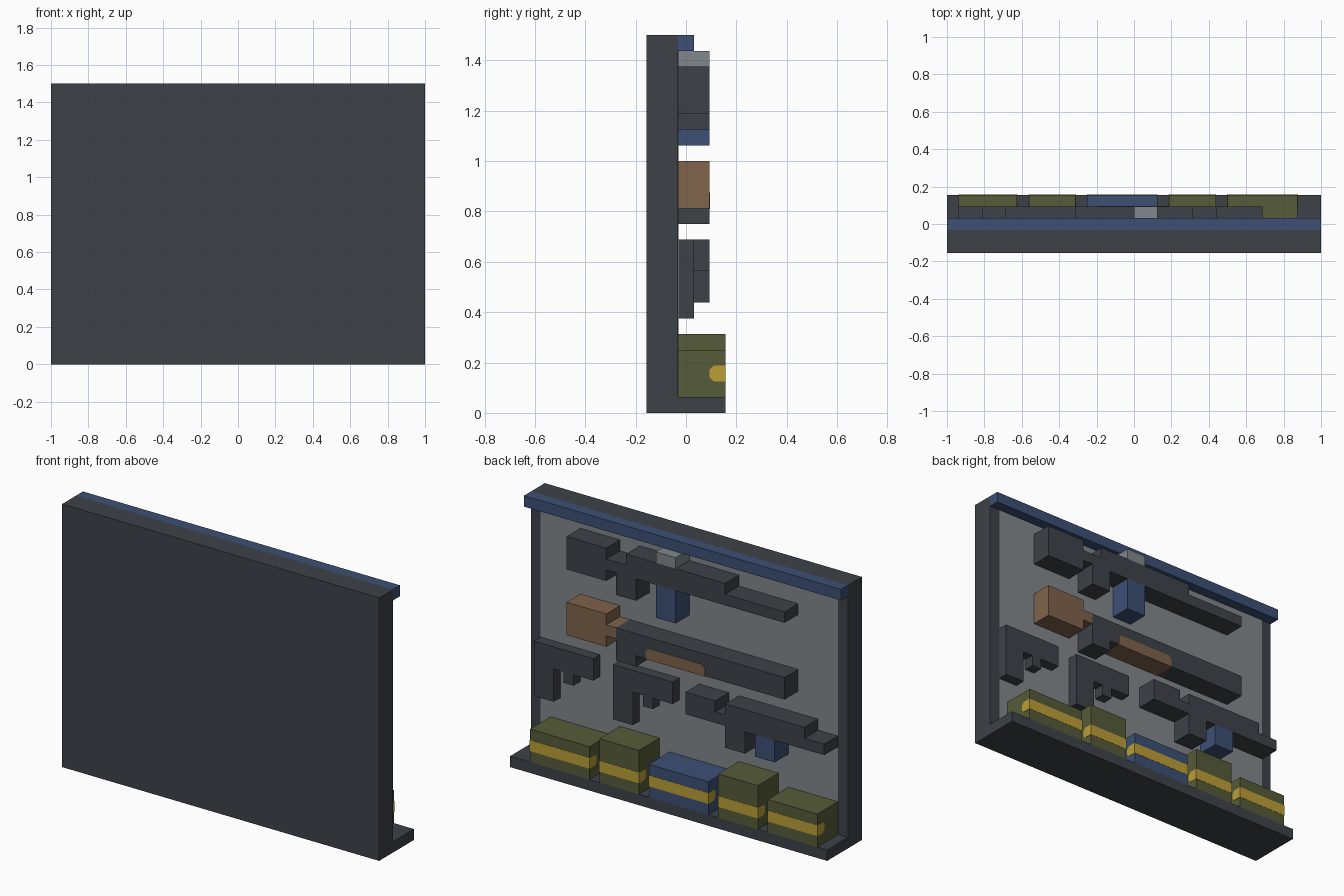
import bpy
import bmesh

U = 1 / 16  # grid unit: 32 wide, 5 deep, 24 high

cube = bpy.data.objects.get("Cube")
if cube:
    bpy.data.objects.remove(cube)


def material(name, r, g, b):
    mat = bpy.data.materials.new(name)
    mat.use_nodes = True
    mat.diffuse_color = (r, g, b, 1)
    mat.node_tree.nodes["Principled BSDF"].inputs["Base Color"].default_value = (r, g, b, 1)
    return mat


DARK = material("charcoal", .047, .054, .064)
GREY = material("light_grey", .22, .243, .262)
BLUE = material("navy_blue", .045, .08, .175)
OLIVE = material("olive", .093, .105, .040)
BROWN = material("wood_brown", .214, .125, .070)
YELLOW = material("yellow", .50, .345, .038)


def to_world(across, depth, height):
    """across runs from the +x end, depth from the front, height from the floor."""
    return (1 - across * U, (depth - 2.5) * U, height * U)


def prism(name, mat, outline, start, end, axis="depth"):
    """Extrude an outline along depth (across, height) or across (depth, height)."""
    bm = bmesh.new()
    rings = []
    for t in (start, end):
        if axis == "depth":
            pts = [to_world(a, t, h) for a, h in outline]
        else:
            pts = [to_world(t, d, h) for d, h in outline]
        rings.append([bm.verts.new(p) for p in pts])
    for ring in rings:
        bm.faces.new(ring)
    n = len(outline)
    for i in range(n):
        j = (i + 1) % n
        bm.faces.new((rings[0][i], rings[0][j], rings[1][j], rings[1][i]))
    bmesh.ops.recalc_face_normals(bm, faces=bm.faces)
    mesh = bpy.data.meshes.new(name)
    bm.to_mesh(mesh)
    bm.free()
    mesh.materials.append(mat)
    obj = bpy.data.objects.new(name, mesh)
    bpy.context.collection.objects.link(obj)
    return obj


def block(name, mat, a0, a1, h0, h1, d0=2, d1=4):
    return prism(name, mat, [(a0, h0), (a1, h0), (a1, h1), (a0, h1)], d0, d1)


# Backboard with shelf, inner panel and top rail
prism("backboard_and_shelf", DARK,
      [(0, 0), (5, 0), (5, 1), (2, 1), (2, 24), (0, 24)], 0, 32, "across")
block("inner_panel", GREY, 1, 31, 1, 23, 1.95, 2.03)
block("top_rail", BLUE, 0, 32, 23, 24, 2, 3)

# Top rifle
prism("rifle_body", DARK, [
    (5, 19), (9, 19), (9, 20), (10, 20), (10, 18), (12, 18), (12, 20), (27, 20),
    (27, 21), (21, 21), (21, 22), (11, 22), (11, 21), (9, 21), (9, 22), (5, 22)], 2, 4)
block("rifle_magazine", BLUE, 14, 16, 17, 20)
block("rifle_sight", GREY, 14, 16, 22, 23)

# Long gun with wooden stock
prism("long_gun_stock", BROWN,
      [(5, 13), (9, 13), (9, 14), (10, 14), (10, 15), (9, 15), (9, 16), (5, 16)], 2, 4)
prism("long_gun_body", DARK,
      [(10, 12), (12, 12), (12, 13), (27, 13), (27, 15), (10, 15)], 2, 4)
prism("long_gun_pump", BROWN,
      [(13, 12.96), (19, 12.96), (19, 13.7), (18.7, 14), (13.3, 14), (13, 13.7)], 2, 4.04)

# Pair of pistols
for side, a in (("left", 1), ("right", 9)):
    prism(f"pistol_{side}", DARK, [
        (a, 6), (a + 2, 6), (a + 2, 9), (a + 3, 9), (a + 3, 8), (a + 4, 8),
        (a + 4, 9), (a + 6, 9), (a + 6, 11), (a, 11)], 2, 3)

# Compact gun
prism("compact_gun_body", DARK, [
    (17, 9), (21, 9), (21, 7), (23, 7), (23, 9), (31, 9), (31, 10), (29, 10),
    (29, 11), (21, 11), (21, 10), (20, 10), (20, 11), (17, 11)], 2, 4)
block("compact_gun_magazine", BLUE, 24, 26, 7, 9)

# Crates on the shelf, each with a band around its outer edge
crates = [(2, 8, 4, OLIVE), (9, 13, 5, OLIVE), (14, 20, 4, BLUE),
          (21, 25, 5, OLIVE), (26, 31, 4, OLIVE)]
for i, (a0, a1, top, mat) in enumerate(crates, 1):
    block(f"crate_{i}", mat, a0, a1, 1, top, 2, 5)
    prism(f"crate_band_{i}", YELLOW,
          [(5.02, 2), (5.02, 3), (4.25, 3), (4, 2.75), (4, 2.25), (4.25, 2)],
          a0 - .03, a1 + .03, "across")
